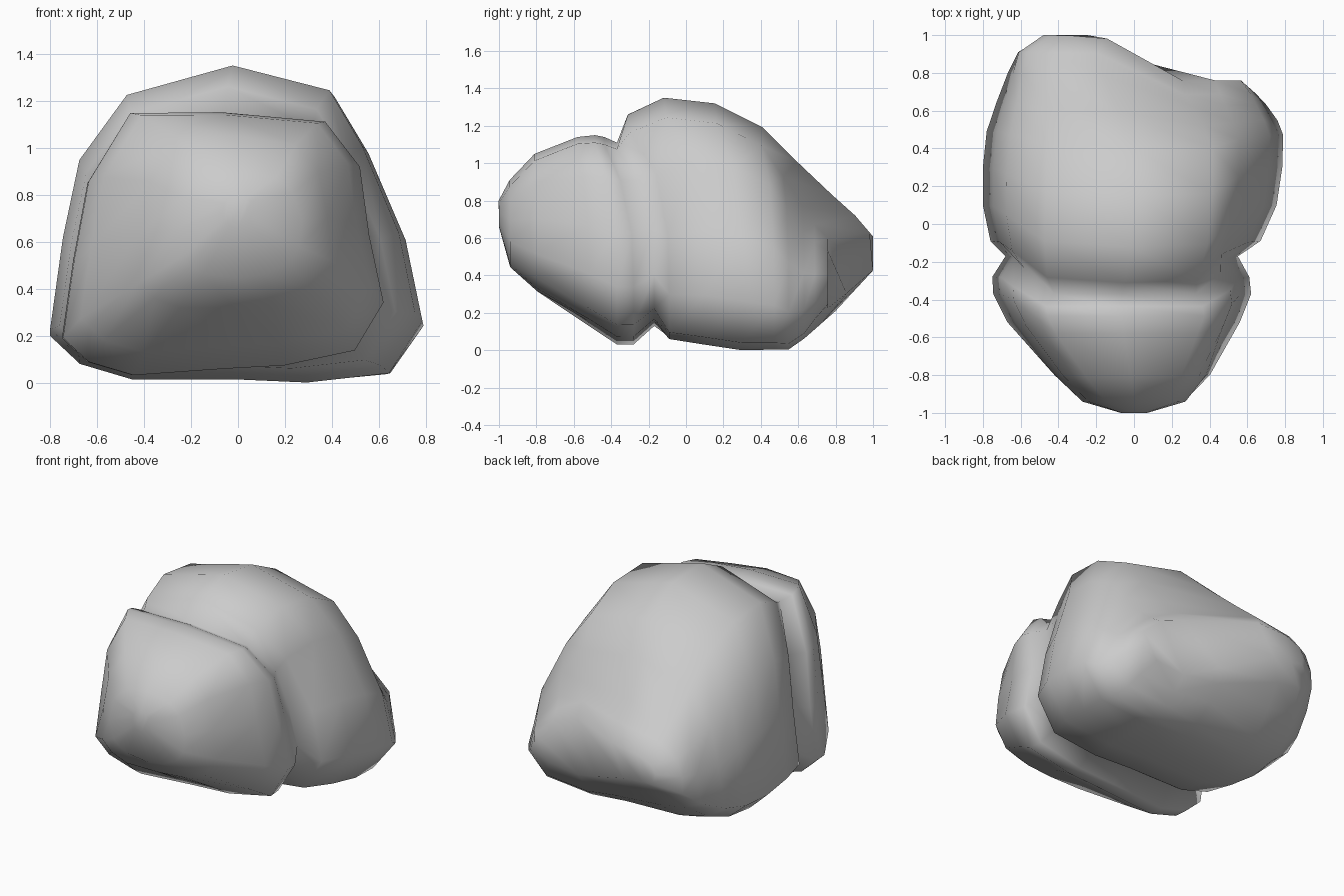
import bpy, bmesh
from math import exp
from mathutils import Vector

if "Cube" in bpy.data.objects:
    bpy.data.objects.remove(bpy.data.objects["Cube"])

# Trapezoid-like cross-section outline in a unit square
OUTLINE = [(0, -.98), (.38, -1), (.82, -.94), (1, -.6), (.91, -.08), (.71, .48), (.53, .84),
           (0, 1), (-.58, .81), (-.84, .39), (-.93, -.11), (-1, -.7), (-.84, -.88), (-.56, -.98)]

# Sections from front to back: y, x min, x max, z min, z max
RINGS = [
    (-1.0, -.07, .07, .66, .80),
    (-.94, -.28, .28, .44, .91),
    (-.80, -.44, .41, .30, 1.05),
    (-.52, -.67, .56, .12, 1.14),
    (-.37, -.745, .62, .02, 1.15),
    (-.28, -.75, .61, .02, 1.14),
    (-.17, -.68, .55, .12, 1.11),
    (-.09, -.76, .67, .06, 1.26),
    (.10, -.80, .755, .03, 1.35),
    (.30, -.80, .785, 0, 1.32),
    (.49, -.78, .79, .02, 1.19),
    (.64, -.73, .76, .08, 1.01),
    (.80, -.68, .71, .20, .83),
    (.91, -.64, .67, .32, .72),
    (1.0, -.50, .60, .42, .63),
]


def section(y, x0, x1, z0, z1):
    """One section: boxier in front, rounder at the ends, top leaning forward, back bent at right."""
    lean = .23 * exp(-(y / .45) ** 2)
    rnd = min(1, max(0, (abs(y) - .6) / .4)) ** 2
    rear = min(1, max(0, (y - .45) / .5))
    for u, v in OUTLINE:
        if y < -.13:
            if v > .3:
                u, v = u * (1.2 if u > 0 else 1), min(.93 if u > 0 else 1, v * 1.23)
            elif u >= 0:
                v += .12 * (u + .4)
        p = Vector((u, v))
        p = p.lerp(p.normalized(), rnd * (.4 if y > 0 else 1))
        t = (p.y + 1) / 2
        u = p.x - .35 * rear * (1 - abs(p.x)) * t
        x = (x0 + x1 + u * (x1 - x0)) / 2
        s = min(1, max(0, (x + .22) / .48))
        s = s * s * (3 - 2 * s) * rear
        yield (x, y - lean * min(1, t / .93) ** 5 - .24 * s,
               z0 + (z1 - z0) * t - .2 * s * (1 - t))


# Loft the sections into one boulder with a leaning groove between its lobes
bm = bmesh.new()
loops = [[bm.verts.new(co) for co in section(*ring)] for ring in RINGS]
for a, b in zip(loops, loops[1:]):
    for i in range(len(a)):
        bm.faces.new((a[i - 1], a[i], b[i], b[i - 1]))

# Close both ends with strips between lower and upper edge
for c in (loops[0], loops[-1]):
    bm.faces.new((c[2], c[3], c[4]))
    for k in range(5):
        bm.faces.new((c[4 + k], c[5 + k], c[1 - k], c[2 - k]))
    bm.faces.new((c[9], c[10], c[11]))
bmesh.ops.recalc_face_normals(bm, faces=bm.faces)
for f in bm.faces:
    f.smooth = True
mesh = bpy.data.meshes.new("boulder")
bm.to_mesh(mesh)
bm.free()
rock = bpy.data.objects.new("boulder", mesh)
bpy.context.collection.objects.link(rock)
